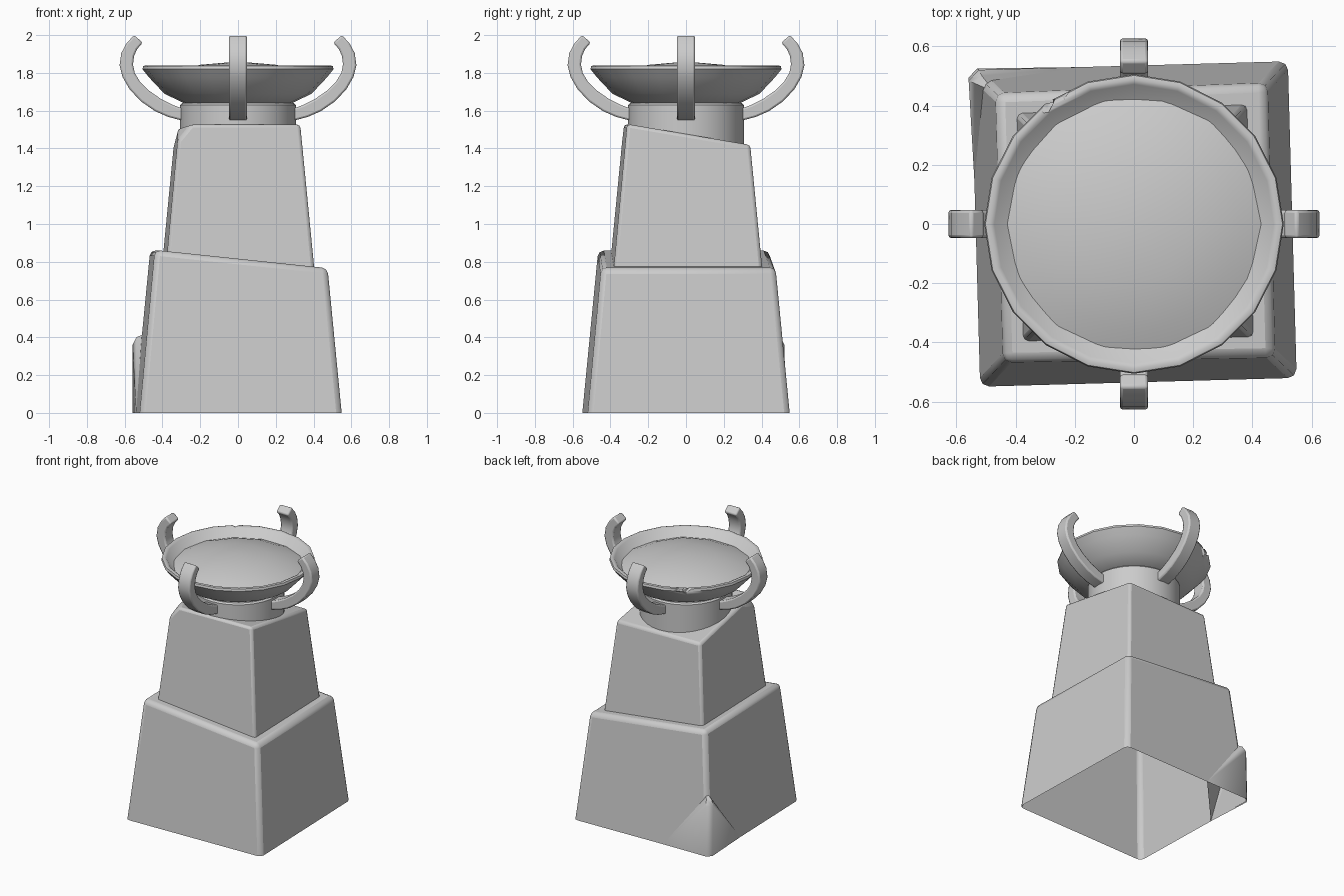
import bpy, bmesh, math, random
from mathutils import Matrix, Vector

if "Cube" in bpy.data.objects:
    bpy.data.objects.remove(bpy.data.objects["Cube"])

random.seed(4)
TWIST = Matrix.Rotation(math.radians(1.6), 4, 'Z')


def finish(bm, name, bevel=0.0, segs=2, angle=35):
    bmesh.ops.recalc_face_normals(bm, faces=bm.faces[:])
    me = bpy.data.meshes.new(name)
    bm.to_mesh(me)
    bm.free()
    ob = bpy.data.objects.new(name, me)
    bpy.context.collection.objects.link(ob)
    if bevel:
        m = ob.modifiers.new("bevel", 'BEVEL')
        m.width, m.segments = bevel, segs
        m.limit_method, m.angle_limit = 'ANGLE', math.radians(25)
    bpy.ops.object.select_all(action='DESELECT')
    ob.select_set(True)
    bpy.context.view_layer.objects.active = ob
    bpy.ops.object.shade_smooth_by_angle(angle=math.radians(angle))
    return ob


def block(name, z0, half, top, chip=None, bevel=0.025):
    """Open-bottomed tapering block; half(z) is its half width, top(x, y) its slanted top."""
    bm = bmesh.new()
    low, high = [], []
    for sx, sy in ((-1, -1), (1, -1), (1, 1), (-1, 1)):
        h = half(z0)
        low.append(bm.verts.new((sx * h, sy * h, z0)))
        z = top(0, 0)
        for _ in range(4):
            h = half(z)
            z = top(sx * h, sy * h)
        high.append(bm.verts.new((sx * h, sy * h, z)))
    for i in range(4):
        j = (i + 1) % 4
        bm.faces.new((low[i], low[j], high[j], high[i]))
    bm.faces.new(high)
    if chip:
        cut = bmesh.ops.bisect_plane(bm, geom=bm.verts[:] + bm.edges[:] + bm.faces[:],
                                     plane_co=chip[0], plane_no=chip[1], clear_outer=True)
        edges = [g for g in cut['geom_cut'] if isinstance(g, bmesh.types.BMEdge)]
        bmesh.ops.contextual_create(bm, geom=edges)
    bm.transform(TWIST)
    return finish(bm, name, bevel)


def lathe(name, profile, n, jitter=0.0, angle=35):
    """Spin an (r, z) profile about z; zero radii become poles."""
    bm = bmesh.new()
    wob = [1 + random.uniform(-jitter, jitter) for _ in range(n)]
    rings = []
    for r, z in profile:
        if r == 0:
            rings.append([bm.verts.new((0, 0, z))] * n)
        else:
            rings.append([bm.verts.new((r * wob[i] * math.cos(math.tau * i / n),
                                        r * wob[i] * math.sin(math.tau * i / n), z))
                          for i in range(n)])
    for a, b in zip(rings, rings[1:]):
        for i in range(n):
            j = (i + 1) % n
            bm.faces.new(list(dict.fromkeys((a[i], a[j], b[j], b[i]))))
    return finish(bm, name, angle=angle)


# Stepped plinth with slanted tops
block("lower_plinth", 0.0, lambda z: 0.535 - 0.095 * z,
      lambda x, y: 0.815 - 0.105 * x, bevel=0.03)
block("upper_plinth", 0.74, lambda z: 0.39 - 0.095 * (z - 0.8),
      lambda x, y: 1.475 - 0.17 * y,
      chip=(Vector((-0.285, -0.31, 1.5)), Vector((-0.7, -0.25, 0.6))), bevel=0.018)

# Bulge left at the foot of the back left corner
bm = bmesh.new()
for p in ((-0.545, 0.51, 0), (-0.515, 0.54, 0), (-0.545, 0.50, 0.36), (-0.51, 0.535, 0.36),
          (-0.525, 0.49, 0.40), (-0.50, 0.515, 0.40), (-0.535, 0.16, 0), (-0.17, 0.535, 0),
          (-0.46, 0.46, 0.43), (-0.46, 0.46, 0.0)):
    bm.verts.new(p)
hull = bmesh.ops.convex_hull(bm, input=bm.verts[:])
spare = [v for v in bm.verts if not v.link_faces]
bmesh.ops.delete(bm, geom=spare, context='VERTS')
# keep the underside open like the plinth
bmesh.ops.delete(bm, geom=[f for f in bm.faces if all(v.co.z < 0.001 for v in f.verts)],
                 context='FACES')
bm.transform(TWIST)
finish(bm, "corner_bulge", angle=50)

# Round collar
lathe("collar", [(0, 1.38), (0.306, 1.38), (0.306, 1.63), (0.296, 1.64), (0, 1.64)], 32)

# Shallow bowl with a chipped rim
bowl = lathe("bowl", [(0, 1.63), (0.27, 1.632), (0.39, 1.69), (0.47, 1.775), (0.506, 1.82),
                      (0.502, 1.836), (0.488, 1.84), (0.472, 1.832), (0.43, 1.78),
                      (0.30, 1.75), (0, 1.74)], 20, angle=50)
bm = bmesh.new()
for ang, r, size in ((118, 0.515, 0.045), (126, 0.515, 0.06), (133, 0.525, 0.045)):
    a = math.radians(ang)
    spot = Matrix.Translation((r * math.cos(a), r * math.sin(a), 1.85))
    bmesh.ops.create_cube(bm, size=size, matrix=spot @ Matrix.Rotation(a + 0.5, 4, 'Z')
                          @ Matrix.Rotation(0.6, 4, 'X'))
cutter = finish(bm, "rim_chip_cutter")
cutter.hide_render = True
cutter.hide_set(True)
m = bowl.modifiers.new("chips", 'BOOLEAN')
m.operation, m.object, m.solver = 'DIFFERENCE', cutter, 'EXACT'
m.use_self = True

# Low mound filling the bowl
lathe("bowl_filling", [(0.455, 1.77), (0.36, 1.808), (0.2, 1.843), (0, 1.86)], 14, 0.015)

# Four curved horns around the collar
OUTER = [(0.25, 1.54), (0.305, 1.55), (0.37, 1.567), (0.44, 1.598), (0.515, 1.65), (0.575, 1.715),
         (0.612, 1.78), (0.627, 1.84), (0.618, 1.905), (0.59, 1.957), (0.55, 2.0)]
INNER = [(0.25, 1.605), (0.29, 1.61), (0.345, 1.63), (0.405, 1.66), (0.47, 1.705), (0.52, 1.755),
         (0.547, 1.80), (0.556, 1.845), (0.55, 1.89), (0.534, 1.926), (0.505, 1.96)]
for k, side in enumerate(("right", "back", "left", "front")):
    bm = bmesh.new()
    rings = [[bm.verts.new(c) for c in ((o[0], -0.048, o[1]), (o[0], 0.048, o[1]),
                                        (i[0], 0.048, i[1]), (i[0], -0.048, i[1]))]
             for o, i in zip(OUTER, INNER)]
    for a, b in zip(rings, rings[1:]):
        for i in range(4):
            j = (i + 1) % 4
            bm.faces.new((a[i], a[j], b[j], b[i]))
    bm.faces.new(rings[0])
    bm.faces.new(rings[-1])
    bm.transform(Matrix.Rotation(k * math.pi / 2, 4, 'Z'))
    horn = finish(bm, side + "_horn", bevel=0.01)
    horn.modifiers["bevel"].angle_limit = math.radians(50)
